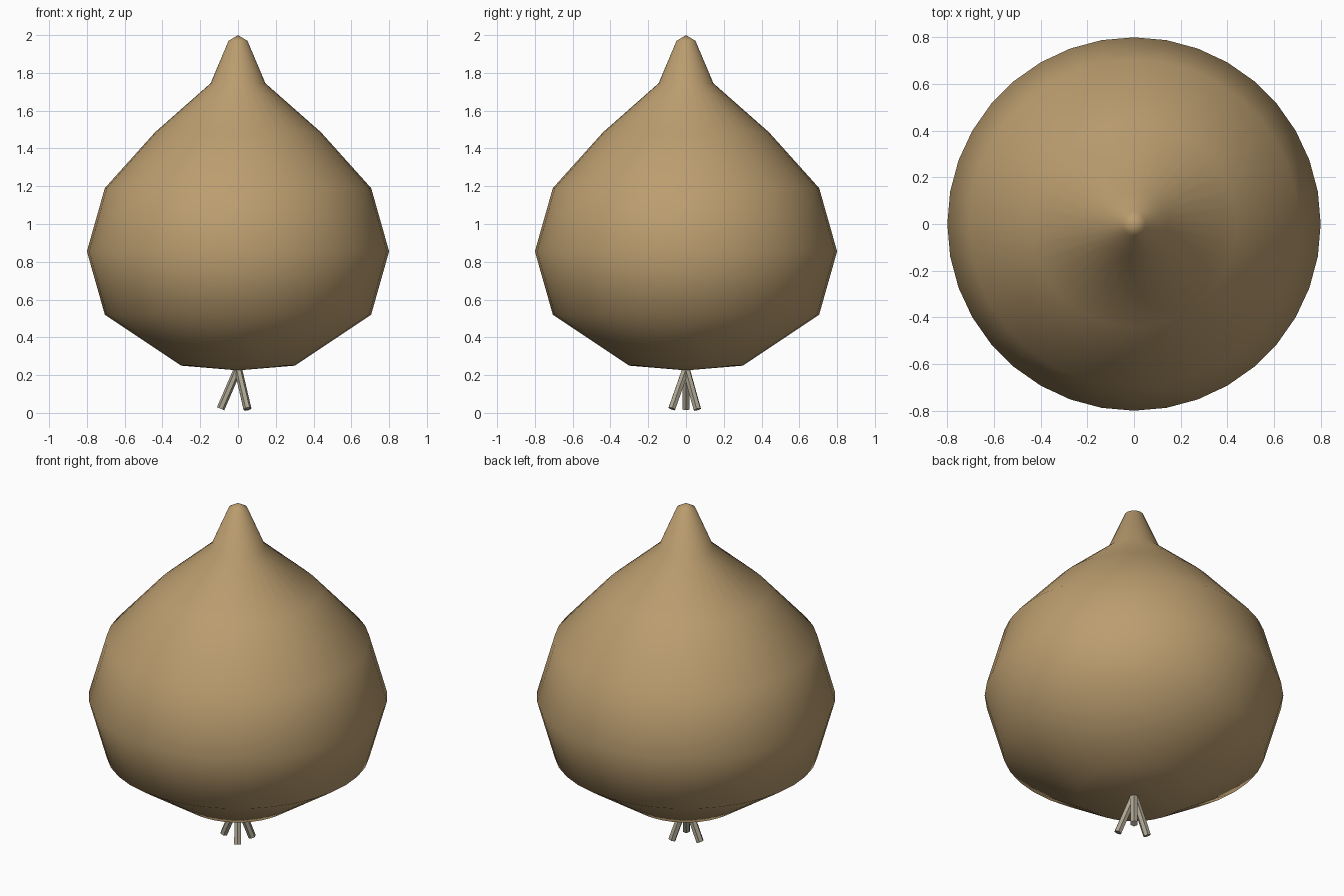
import bpy, bmesh, math
from mathutils import Vector

if "Cube" in bpy.data.objects:
    bpy.data.objects.remove(bpy.data.objects["Cube"])


def material(name, rgb):
    m = bpy.data.materials.new(name)
    m.diffuse_color = (*rgb, 1)
    m.use_nodes = True
    m.node_tree.nodes["Principled BSDF"].inputs["Base Color"].default_value = m.diffuse_color
    return m


def finish(name, bm, mat, smooth):
    bmesh.ops.recalc_face_normals(bm, faces=bm.faces[:])
    me = bpy.data.meshes.new(name)
    bm.to_mesh(me)
    bm.free()
    for p in me.polygons:
        p.use_smooth = smooth
    me.materials.append(mat)
    ob = bpy.data.objects.new(name, me)
    bpy.context.collection.objects.link(ob)
    return ob


skin = material("onion_skin", (0.50, 0.34, 0.16))
fibre = material("root_fibre", (0.42, 0.38, 0.29))

# Bulb: lathed profile, 36 sides
SIDES = 36
profile = [(0.30, 0.25), (0.705, 0.52), (0.80, 0.855), (0.705, 1.19),
           (0.44, 1.485), (0.145, 1.745), (0.05, 1.97)]
bm = bmesh.new()
rings = []
for r, z in profile:
    rings.append([bm.verts.new((r * math.cos(i * math.tau / SIDES),
                                r * math.sin(i * math.tau / SIDES), z))
                  for i in range(SIDES)])
bottom = bm.verts.new((0, 0, 0.225))
tip = bm.verts.new((0, 0, 2.0))
for i in range(SIDES):
    j = (i + 1) % SIDES
    for a, b in zip(rings, rings[1:]):
        bm.faces.new((a[i], a[j], b[j], b[i]))
    bm.faces.new((rings[0][j], rings[0][i], bottom))
    bm.faces.new((rings[-1][i], rings[-1][j], tip))
finish("onion_bulb", bm, skin, True)

# Roots: three thin splayed rods below the bulb
ends = [(-0.092, 0.0, 0.022), (0.05, -0.075, 0.022), (0.05, 0.06, 0.018)]
top = Vector((0, 0, 0.235))
for n, e in enumerate(ends, 1):
    axis = top - Vector(e)
    bm = bmesh.new()
    bmesh.ops.create_cone(bm, cap_ends=True, segments=6, radius1=0.021,
                          radius2=0.021, depth=axis.length)
    ob = finish(f"root_{n}", bm, fibre, False)
    ob.rotation_euler = axis.to_track_quat('Z', 'Y').to_euler()
    ob.location = (top + Vector(e)) / 2
